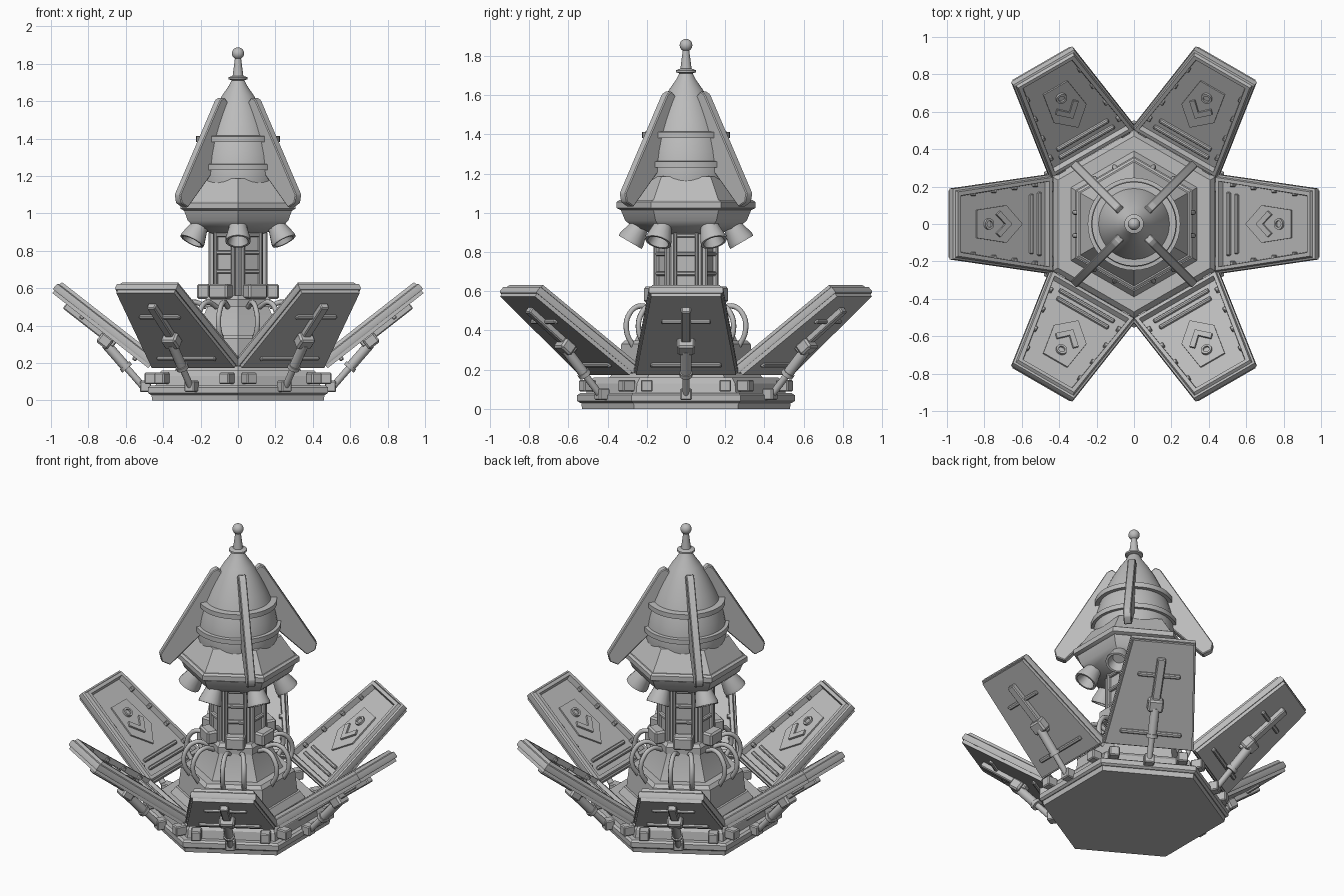
import bpy, bmesh, math
from math import sin, cos, pi, radians
from mathutils import Matrix, Vector

cube = bpy.data.objects.get("Cube")
if cube:
    bpy.data.objects.remove(cube, do_unlink=True)

metal = bpy.data.materials.new("plain_grey")
metal.use_nodes = True
GREY = (0.5, 0.5, 0.5, 1)
metal.diffuse_color = GREY
metal.node_tree.nodes["Principled BSDF"].inputs["Base Color"].default_value = GREY

I = Matrix.Identity(4)


def link(name, data, m=I):
    ob = bpy.data.objects.new(name, data)
    ob.matrix_world = m
    bpy.context.collection.objects.link(ob)
    return ob


def loft(name, rings, m=I, closed=False, bevel=0.0):
    """Skin rings of equal point count; closed joins last ring to first."""
    bm = bmesh.new()
    vs = [[bm.verts.new(m @ Vector(p)) for p in r] for r in rings]
    n = len(rings[0])
    pairs = list(zip(vs, vs[1:]))
    if closed:
        pairs.append((vs[-1], vs[0]))
    else:
        bm.faces.new(vs[0][::-1])
        bm.faces.new(vs[-1])
    for a, b in pairs:
        for i in range(n):
            j = (i + 1) % n
            bm.faces.new((a[i], a[j], b[j], b[i]))
    bmesh.ops.recalc_face_normals(bm, faces=bm.faces)
    if bevel:
        bmesh.ops.bevel(bm, geom=bm.edges[:], offset=bevel, segments=1, affect='EDGES')
    for f in bm.faces:
        f.smooth = True
    for e in bm.edges:
        e.smooth = e.calc_face_angle(0) < 0.55
    me = bpy.data.meshes.new(name)
    bm.to_mesh(me)
    bm.free()
    me.materials.append(metal)
    return link(name, me)


def lathe(name, profile, n=32, m=I, turn=0.0):
    return loft(name, [[(r * cos(turn + 2 * pi * i / n), r * sin(turn + 2 * pi * i / n), z)
                        for i in range(n)] for r, z in profile], m)


def hexa(name, profile):
    return lathe(name, profile, 6, turn=pi / 6)


def prism(name, outline, z0, z1, m=I, bevel=0.0):
    return loft(name, [[(x, y, z) for x, y in outline] for z in (z0, z1)], m, bevel=bevel)


def box(name, c, s, m=I, bevel=0.006):
    x, y = s[0] / 2, s[1] / 2
    return prism(name, [(-x, -y), (x, -y), (x, y), (-x, y)], -s[2] / 2, s[2] / 2,
                 m @ Matrix.Translation(c), bevel)


def rod(name, a, b, profile, n=12, m=I):
    """Turned rod along a-b; profile gives radius and fraction of the length."""
    a, b = Vector(a), Vector(b)
    d = b - a
    f = m @ Matrix.Translation(a) @ d.to_track_quat('Z', 'Y').to_matrix().to_4x4()
    return lathe(name, [(r, t * d.length) for r, t in profile], n, f)


def pipe(name, pts, r):
    cu = bpy.data.curves.new(name, 'CURVE')
    cu.dimensions = '3D'
    cu.bevel_depth = r
    cu.bevel_resolution = 2
    sp = cu.splines.new('BEZIER')
    sp.bezier_points.add(len(pts) - 1)
    for bp, p in zip(sp.bezier_points, pts):
        bp.co = p
        bp.handle_left_type = bp.handle_right_type = 'AUTO'
    sp.resolution_u = 5
    cu.materials.append(metal)
    return link(name, cu)


def radial(parts, count=6, start=0.0):
    for ob in parts:
        name = ob.name
        for k in range(count):
            m = Matrix.Rotation(start + 2 * pi * k / count, 4, 'Z')
            if k == 0:
                ob.matrix_world = m
            else:
                link(f"{name}_{k + 1}", ob.data, m)


# Base and pedestal
hexa("base_plate", [(0.53, 0), (0.535, 0.035)])
hexa("base_rim", [(0.54, 0.03), (0.555, 0.04), (0.555, 0.07), (0.54, 0.08)])
hexa("base_deck", [(0.51, 0.07), (0.5, 0.13), (0.47, 0.16), (0.39, 0.16), (0.36, 0.2)])
hexa("pedestal", [(0.35, 0.15), (0.33, 0.33), (0.31, 0.35), (0.26, 0.35), (0.18, 0.52), (0.18, 0.55)])
radial([box(f"hinge_{s}", (0.465, 0.2 * s, 0.118), (0.07, 0.06, 0.06)) for s in (-1, 1)])

# Petals: local x runs outward along the petal, y across, z is the inner face normal
A = radians(38)
P = Matrix(((cos(A), 0, -sin(A), 0.47), (0, 1, 0, 0),
            (sin(A), 0, cos(A), 0.165), (0, 0, 0, 1)))
L = 0.675


def trapezoid(inset, z, end=0.0):
    return [(inset + end, -0.267 + inset, z), (L - inset, -0.19 + inset, z),
            (L - inset, 0.19 - inset, z), (inset + end, 0.267 - inset, z)]


petal = [
    loft("petal_panel", [trapezoid(0.012, 0), trapezoid(0.012, 0.045)], P),
    loft("petal_rim", [trapezoid(0.004, 0.018), trapezoid(0, 0.026), trapezoid(0.002, 0.055),
                       trapezoid(0.012, 0.06), trapezoid(0.018, 0.078), trapezoid(0.038, 0.078),
                       trapezoid(0.045, 0.03)], P, closed=True),
    prism("crest_plate", [(0.2, 0), (0.31, -0.1), (0.51, -0.075), (0.51, 0.075), (0.31, 0.1)],
          0.04, 0.054, P),
    prism("chevron", [(0.28, 0), (0.36, -0.07), (0.385, -0.05), (0.325, 0),
                      (0.385, 0.05), (0.36, 0.07)], 0.05, 0.066, P),
    lathe("crest_ring", [(0.03, 0.05), (0.03, 0.068), (0.018, 0.068), (0.018, 0.057)], 16,
          P @ Matrix.Translation((0.435, 0, 0))),
    box("inner_rib_low", (0.085, 0, 0.05), (0.022, 0.34, 0.026), P),
    box("inner_rib_high", (0.14, 0, 0.05), (0.022, 0.32, 0.026), P),
    box("outer_spine", (0.4, 0, -0.012), (0.34, 0.05, 0.036), P),
    box("outer_bar_high", (0.46, 0, -0.004), (0.024, 0.25, 0.024), P),
    box("outer_bar_low", (0.1, 0, -0.004), (0.024, 0.36, 0.024), P),
    box("strut_mount", (0.285, 0, -0.028), (0.075, 0.09, 0.065), P, 0.01),
    rod("strut", (0.5, 0, 0.065), (0.705, 0, 0.3),
        [(0.018, 0), (0.018, 0.45), (0.034, 0.45), (0.034, 0.52), (0.027, 0.52), (0.027, 1)]),
    box("strut_foot", (0.495, 0, 0.075), (0.06, 0.06, 0.06)),
]
for s in (-1, 1):
    for i in range(4):
        petal.append(box(f"rim_stud_{s}_{i}", (0.12 + 0.14 * i, s * (0.21 - 0.016 * i), 0.058),
                         (0.025, 0.022, 0.026), P, 0.004))
radial(petal)

# Column with ladder frames, boxes and looped pipes on every face
hexa("column", [(0.155, 0.5), (0.155, 0.92)])
hexa("column_collar", [(0.2, 0.5), (0.2, 0.54), (0.18, 0.56)])
face = [box("column_box", (0.185, 0, 0.583), (0.07, 0.115, 0.08), bevel=0.01)]
for s in (-1, 1):
    face.append(box(f"ladder_rail_{s}", (0.142, 0.055 * s, 0.72), (0.03, 0.02, 0.36)))
    face.append(pipe(f"loop_pipe_{s}", [(0.27, 0.06 * s, 0.31), (0.315, 0.062 * s, 0.4),
                                        (0.295, 0.06 * s, 0.49), (0.24, 0.05 * s, 0.525),
                                        (0.17, 0.035 * s, 0.5)], 0.014))
for i, z in enumerate((0.69, 0.79, 0.885)):
    face.append(box(f"ladder_rung_{i}", (0.14, 0, z), (0.024, 0.11, 0.022)))
radial(face)

# Engine section
hexa("engine_bowl", [(0.15, 0.89), (0.26, 0.92), (0.31, 0.96), (0.335, 1.02)])
radial([rod("engine_bell", (0.215, 0, 0.97), (0.285, 0, 0.85),
            [(0.035, 0), (0.045, 0.1), (0.05, 0.4), (0.068, 0.88), (0.068, 1), (0.055, 1), (0.035, 0.6)], 16)],
       start=pi / 6)

# Hull
hexa("hull_flange", [(0.335, 1.015), (0.355, 1.025), (0.355, 1.055), (0.34, 1.065)])
hexa("hull_skirt", [(0.335, 1.06), (0.25, 1.185), (0.2, 1.19)])
lathe("hull_body", [(0.22, 1.1), (0.232, 1.18), (0.23, 1.25), (0.218, 1.32), (0.196, 1.4),
                    (0.163, 1.48), (0.125, 1.56), (0.085, 1.63), (0.05, 1.68), (0.03, 1.72)], 40)
for name, r, z in (("lower_band", 0.248, 1.25), ("upper_band", 0.225, 1.4)):
    lathe(name, [(r - 0.04, z - 0.018), (r, z - 0.018), (r, z + 0.012), (r - 0.04, z + 0.016)], 40)

# Fins: outline in radius and height, given thickness across
fin_frame = Matrix.Rotation(pi / 2, 4, 'X')
fin = prism("fin", [(0.4, 1.03), (0.45, 1.055), (0.46, 1.1), (0.155, 1.605), (0.125, 1.62),
                    (0.08, 1.58), (0.16, 1.3), (0.2, 1.23)], -0.023, 0.023, fin_frame, 0.005)
radial([fin], 4, pi / 4)

# Spire
lathe("spire_rod", [(0.034, 1.69), (0.028, 1.74), (0.015, 1.84), (0.015, 1.86)], 16)
lathe("spire_disc", [(0.03, 1.71), (0.052, 1.717), (0.052, 1.727), (0.03, 1.735)], 24)
lathe("spire_ball", [(0.032 * sin(pi * i / 12) + 0.0005, 1.855 - 0.032 * cos(pi * i / 12))
                     for i in range(13)], 20)
